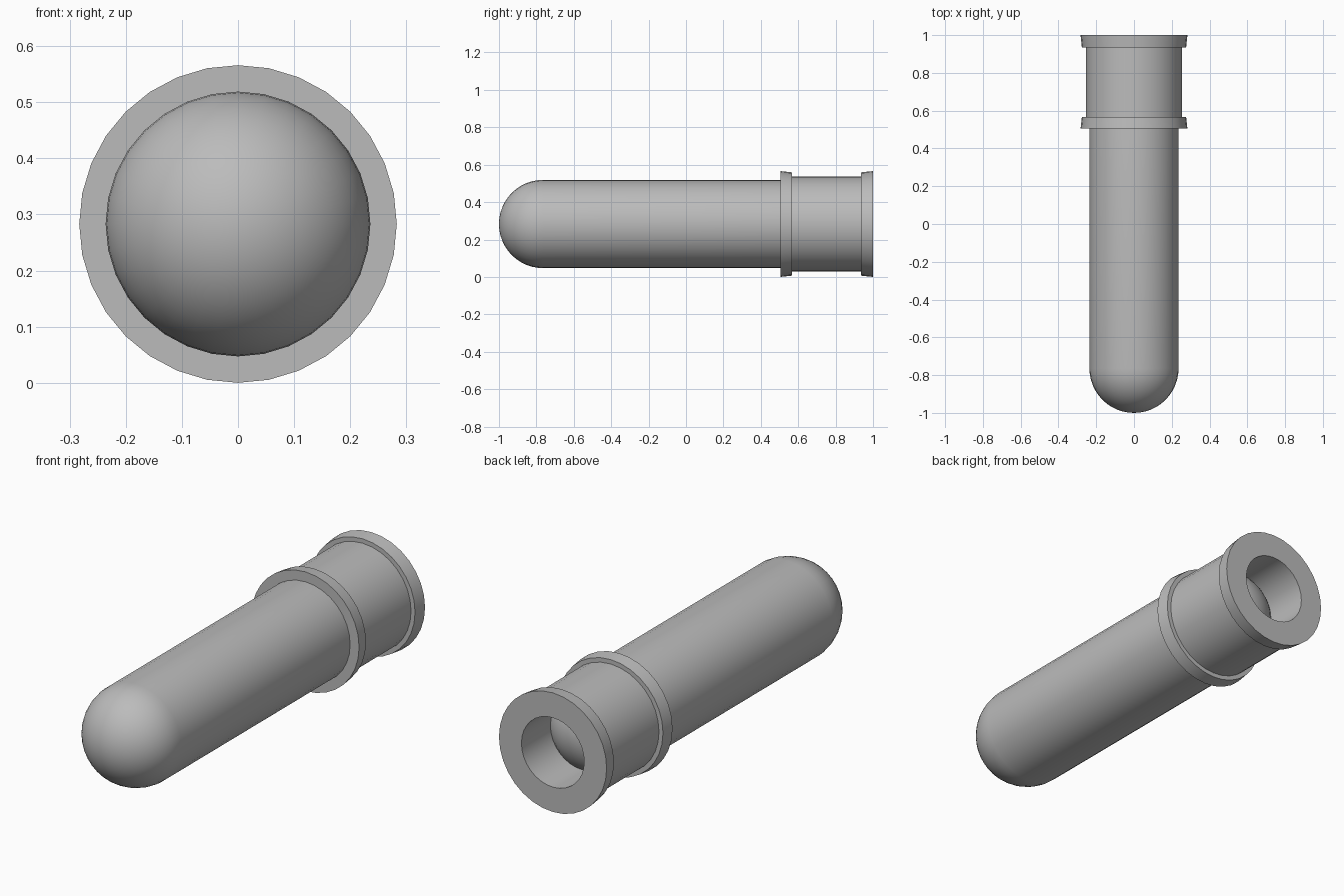
import bpy, bmesh, math

cube = bpy.data.objects.get("Cube")
if cube:
    bpy.data.objects.remove(cube, do_unlink=True)

SIDES = 32
AXIS_Z = 0.283

grey = bpy.data.materials.new("plain grey")
grey.use_nodes = True
colour = (0.5, 0.5, 0.5, 1)
grey.diffuse_color = colour
grey.node_tree.nodes["Principled BSDF"].inputs["Base Color"].default_value = colour


def lathe(name, profile, closed=False):
    """Spin (radius, y) points round the long axis."""
    bm = bmesh.new()
    verts = [bm.verts.new((0, y, r)) for r, y in profile]
    pairs = list(zip(verts, verts[1:]))
    if closed:
        pairs.append((verts[-1], verts[0]))
    edges = [bm.edges.new(p) for p in pairs]
    bmesh.ops.spin(bm, geom=verts + edges, cent=(0, 0, 0), axis=(0, 1, 0),
                   angle=math.tau, steps=SIDES, use_duplicate=False)
    bmesh.ops.remove_doubles(bm, verts=bm.verts, dist=1e-4)
    bmesh.ops.recalc_face_normals(bm, faces=bm.faces)
    mesh = bpy.data.meshes.new(name)
    bm.to_mesh(mesh)
    bm.free()
    mesh.materials.append(grey)
    obj = bpy.data.objects.new(name, mesh)
    bpy.context.collection.objects.link(obj)
    obj.location.z = AXIS_Z
    bpy.ops.object.select_all(action="DESELECT")
    obj.select_set(True)
    bpy.context.view_layer.objects.active = obj
    bpy.ops.object.shade_smooth_by_angle(angle=math.radians(30))
    return obj


# Long body with a rounded nose and a rounded end inside the collar
R, NOSE, END, STEPS = 0.236, -1.0, 0.85, 12
arc = [(R * math.sin(a), R * (1 - math.cos(a)))
       for a in (i * math.pi / 2 / STEPS for i in range(STEPS + 1))]
lathe("rounded_body",
      [(r, NOSE + d) for r, d in arc] + [(r, END - d) for r, d in reversed(arc)])

# Hollow collar with a tapered flange at each end
BORE, TUBE, RIM, TAPER = 0.165, 0.255, 0.283, 0.276
lathe("flanged_collar", [
    (BORE, 0.505), (RIM, 0.505), (TAPER, 0.567), (TUBE, 0.567),
    (TUBE, 0.935), (TAPER, 0.935), (RIM, 1.0), (BORE, 1.0),
], closed=True)
